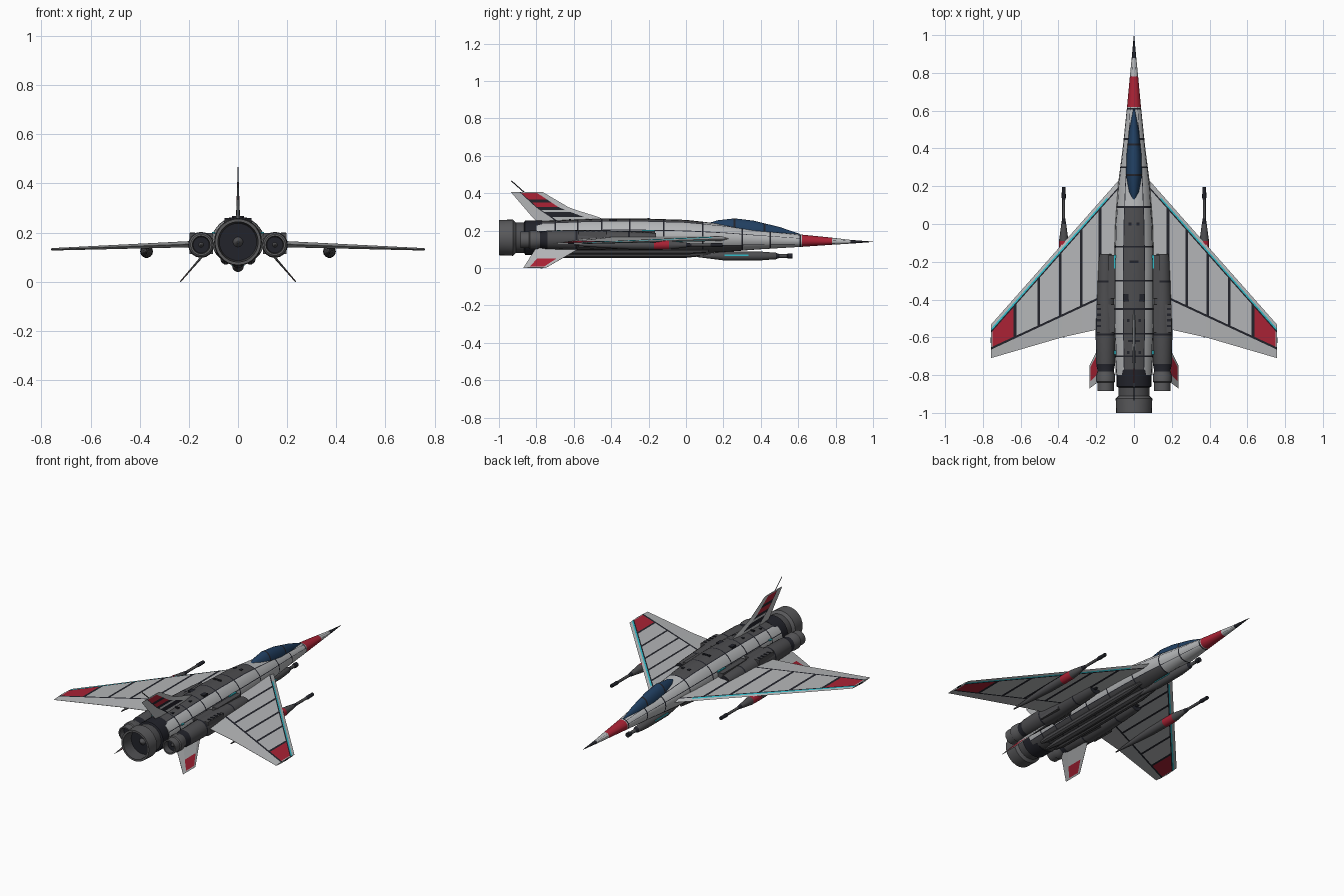
import bpy, bmesh, math
from mathutils import Vector

if "Cube" in bpy.data.objects:
    bpy.data.objects.remove(bpy.data.objects["Cube"])

COLOURS = {
    "hull_grey": (0.46, 0.47, 0.48),
    "dark_grey": (0.075, 0.075, 0.08),
    "seam_black": (0.016, 0.017, 0.024),
    "marking_red": (0.4, 0.016, 0.035),
    "cyan_trim": (0.03, 0.5, 0.58),
    "canopy_blue": (0.015, 0.05, 0.12),
    "nozzle_grey": (0.1, 0.1, 0.105),
}
NAMES = list(COLOURS)
HULL, DARK, SEAM, RED, CYAN, GLASS, METAL = range(7)
MATS = []
for n, c in COLOURS.items():
    m = bpy.data.materials.new(n)
    m.use_nodes = True
    m.diffuse_color = (*c, 1)
    m.node_tree.nodes["Principled BSDF"].inputs["Base Color"].default_value = (*c, 1)
    MATS.append(m)


def skin(name, rings, colour, smooth=True):
    """Join closed rings of points; colour(i, j) picks the material of each face."""
    bm = bmesh.new()
    vs = [[bm.verts.new(p) for p in r] for r in rings]
    n = len(vs[0])
    for i in range(len(vs) - 1):
        for j in range(n):
            k = (j + 1) % n
            bm.faces.new((vs[i][j], vs[i][k], vs[i + 1][k], vs[i + 1][j])).material_index = colour(i, j)
    bm.faces.new(vs[0]).material_index = colour(0, 0)
    bm.faces.new(vs[-1]).material_index = colour(len(vs) - 2, 0)
    bmesh.ops.recalc_face_normals(bm, faces=bm.faces)
    me = bpy.data.meshes.new(name)
    bm.to_mesh(me)
    bm.free()
    for m in MATS:
        me.materials.append(m)
    ob = bpy.data.objects.new(name, me)
    bpy.context.collection.objects.link(ob)
    if smooth:
        bpy.ops.object.select_all(action="DESELECT")
        ob.select_set(True)
        bpy.context.view_layer.objects.active = ob
        bpy.ops.object.shade_smooth_by_angle(angle=math.radians(32))
    return ob


def lathe(name, x, z, profile, sides=20):
    """Revolve (y, radius, material) points around an axis along y."""
    rings = [[(x + r * math.cos(a), y, z + r * math.sin(a))
              for a in (math.tau * k / sides for k in range(sides))] for y, r, _ in profile]
    return skin(name, rings, lambda i, j: profile[i][2])


def box(name, centre, size, mat):
    cx, cy, cz = centre
    sx, sy, sz = (s / 2 for s in size)
    rings = [[(cx + a * sx, y, cz + b * sz) for a, b in ((-1, -1), (1, -1), (1, 1), (-1, 1))]
             for y in (cy - sy, cy + sy)]
    return skin(name, rings, lambda i, j: mat, False)


def lerp(table, t):
    """Piecewise linear lookup; table is sorted by its first column."""
    for a, b in zip(table, table[1:]):
        if t <= b[0]:
            f = (t - a[0]) / (b[0] - a[0])
            return [p + (q - p) * f for p, q in zip(a[1:], b[1:])]
    return list(table[-1][1:])


def loft(name, table, ys, angles, colour):
    """Body from rows of (y, half width, top, middle, bottom)."""
    rings = []
    for y in ys:
        w, top, mid, bot = lerp(table, y)
        rings.append([(w * math.cos(math.radians(a)), y,
                       mid + math.sin(math.radians(a)) * ((top - mid) if a <= 180 else (mid - bot)))
                      for a in angles])
    nxt = angles[1:] + [angles[0] + 360]
    return skin(name, rings, lambda i, j: colour((ys[i] + ys[i + 1]) / 2, (angles[j] + nxt[j]) / 2))


def panel(name, us, n, point, thick, normal, colour):
    """Thin plate; point(u, k) gives chord points, colour(u, k) the strip colours."""
    rings = []
    for u in us:
        mid = [Vector(point(u, k)) for k in range(n)]
        off = [Vector(normal) * thick(u, k) for k in range(n)]
        rings.append([p + o for p, o in zip(mid, off)] + [p - o for p, o in reversed(list(zip(mid, off)))])
    strip = lambda j: max(0, min(j, 2 * n - 2 - j, n - 2))
    return skin(name, rings, lambda i, j: colour((us[i] + us[i + 1]) / 2, strip(j)), False)


def with_seams(values, seams, half):
    return sorted(set(values) | {s + d for s in seams for d in (-half, half)})


# Fuselage with seams, dark spine, dark belly and red nose band
body = [(-0.8, 0.097, 0.25, 0.16, 0.075), (-0.5, 0.107, 0.263, 0.165, 0.07), (-0.25, 0.107, 0.265, 0.165, 0.07),
        (0, 0.1, 0.257, 0.163, 0.075), (0.2, 0.086, 0.235, 0.16, 0.085), (0.4, 0.06, 0.207, 0.153, 0.1),
        (0.62, 0.037, 0.178, 0.145, 0.113), (0.78, 0.022, 0.162, 0.141, 0.124), (0.88, 0.012, 0.15, 0.14, 0.13),
        (1, 0.001, 0.141, 0.14, 0.139)]
ring_seams = [-0.7, -0.58, -0.45, -0.3, -0.12, 0.09, 0.3, 0.45, 0.61]
line_seams = [22, 58, 122, 158, 212, 328]
body_ys = with_seams([r[0] for r in body], ring_seams, 0.004)
body_angles = with_seams(range(0, 360, 15), line_seams, 1.5)


def body_colour(y, a):
    if y > 0.88:
        return SEAM
    if 0.62 < y < 0.78:
        return RED
    if any(abs(y - s) < 0.004 for s in ring_seams) or any(abs(a - s) < 1.5 for s in line_seams):
        return SEAM
    if (y < 0.09 and 58 < a < 122) or (y < 0.35 and 212 < a < 328):
        return DARK
    return HULL


loft("fuselage", body, body_ys, body_angles, body_colour)

# Canopy with two frames
canopy = [(0.12, 0.012, 0.24, 0.2, 0.19), (0.17, 0.033, 0.255, 0.2, 0.17), (0.26, 0.043, 0.265, 0.2, 0.17),
          (0.36, 0.041, 0.253, 0.19, 0.16), (0.5, 0.026, 0.219, 0.175, 0.14), (0.61, 0.006, 0.182, 0.165, 0.13)]
frames = [0.26, 0.42]
loft("canopy", canopy, with_seams([r[0] for r in canopy], frames, 0.005), list(range(0, 360, 15)),
     lambda y, a: SEAM if any(abs(y - f) < 0.005 for f in frames) else GLASS)

# Main engine nozzle
lathe("main_nozzle", 0, 0.162, [
    (-0.77, 0.092, SEAM), (-0.86, 0.092, SEAM), (-0.865, 0.082, DARK), (-0.91, 0.082, METAL),
    (-0.925, 0.097, METAL), (-1, 0.094, METAL), (-1, 0.082, DARK), (-0.93, 0.076, SEAM),
    (-0.93, 0.02, DARK), (-0.95, 0.004, DARK)], 28)

# Belly gun and keel
lathe("belly_gun", 0, 0.064, [
    (0.06, 0.006, DARK), (0.2, 0.024, DARK), (0.4, 0.024, DARK), (0.48, 0.018, SEAM),
    (0.5, 0.01, DARK), (0.54, 0.01, SEAM), (0.545, 0.014, SEAM), (0.57, 0.014, SEAM)], 14)
lathe("keel", 0, 0.078, [(-0.76, 0.01, DARK), (-0.65, 0.024, DARK), (0, 0.024, DARK), (0.15, 0.008, DARK)], 8)

# Spine hatches
for y, w, d in ((-0.2, 0.05, 0.012), (-0.62, 0.06, 0.012)):
    box("spine_vent", (0, y, lerp(body, y)[1]), (w, d, 0.008), SEAM)

wing_lead = lambda x: 0.21 - 1.13 * (x - 0.1)
wing_hinge = lambda x: -0.4 - 0.465 * (x - 0.2)
wing_trail = [(0, -0.55), (0.2, -0.56), (0.38, -0.6), (0.757, -0.71)]
rib_seams = [0.18, 0.28, 0.39, 0.505, 0.63]
fin_lead = [(0.24, -0.4), (0.27, -0.46), (0.32, -0.62), (0.405, -0.765)]
fin_trail = [(0.24, -0.79), (0.27, -0.82), (0.405, -0.936)]


def wing_point(x, k, s):
    lead, hinge = wing_lead(x), wing_hinge(x)
    y = (lead, lead - 0.022, lead - 0.034, lead - 0.044, hinge + 0.006, hinge - 0.006, lerp(wing_trail, x)[0])[k]
    return (s * x, y, 0.16 - 0.037 * x)


def wing_thick(x, k):
    return (0.001, 0.4, 0.6, 0.7, 0.8, 0.75, 0.06)[k] * (0.019 - 0.017 * x)


def wing_colour(x, k):
    if k in (0, 5):
        return HULL
    if k == 1 and x > 0.14:
        return CYAN
    if k in (2, 4) or any(abs(x - r) < 0.007 for r in rib_seams):
        return SEAM
    return RED if 0.63 < x < 0.75 else HULL


def ventral_point(u, k, s):
    lead, trail = -0.56 - 0.19 * u, -0.8 - 0.07 * u
    return (s * (0.14 + 0.095 * u), lead + (trail - lead) * (0, 0.15, 0.75, 1)[k], 0.11 * (1 - u))


for s, side in ((1, "left"), (-1, "right")):
    # Wings
    panel(side + "_wing", with_seams([0.06, 0.14, 0.2, 0.38, 0.75, 0.757], rib_seams, 0.007), 7,
          lambda x, k: wing_point(x, k, s), wing_thick, (0, 0, 1), wing_colour)
    lathe(side + "_wingtip_light", s * 0.756, 0.132, [(-0.63, 0.005, SEAM), (-0.6, 0.005, SEAM)], 8)
    # Wing pods
    lathe(side + "_wing_pod", s * 0.372, 0.123, [
        (-0.6, 0.003, DARK), (-0.45, 0.015, DARK), (-0.3, 0.024, DARK), (-0.17, 0.026, RED),
        (-0.09, 0.025, DARK), (0, 0.013, SEAM), (0.03, 0.008, DARK), (0.13, 0.008, SEAM),
        (0.14, 0.011, SEAM), (0.195, 0.01, SEAM)], 14)
    # Side engines
    lathe(side + "_engine", s * 0.15, 0.15, [
        (-0.14, 0.012, SEAM), (-0.16, 0.014, SEAM), (-0.16, 0.036, DARK), (-0.2, 0.04, DARK), (-0.3, 0.045, SEAM),
        (-0.31, 0.045, DARK), (-0.43, 0.05, DARK), (-0.58, 0.053, SEAM), (-0.59, 0.053, DARK),
        (-0.74, 0.05, SEAM), (-0.78, 0.043, METAL), (-0.8, 0.05, METAL), (-0.835, 0.05, METAL),
        (-0.84, 0.044, METAL), (-0.885, 0.044, METAL), (-0.885, 0.036, DARK), (-0.85, 0.033, SEAM),
        (-0.85, 0.01, DARK), (-0.86, 0.003, DARK)], 16)
    box(side + "_engine_block", (s * 0.15, -0.5, 0.155), (0.096, 0.15, 0.085), DARK)
    box(side + "_intake_plate", (s * 0.118, -0.28, 0.175), (0.035, 0.23, 0.045), DARK)
    for k in range(4):
        box(side + "_engine_grille", (s * 0.185, -0.45 - 0.03 * k, 0.197), (0.02, 0.012, 0.008), SEAM)
    # Belly ducts and gun trim
    lathe(side + "_belly_duct", s * 0.05, 0.092, [
        (-0.74, 0.012, DARK), (-0.68, 0.022, DARK), (0, 0.022, DARK), (0.12, 0.01, SEAM)], 10)
    box(side + "_gun_trim", (s * 0.023, 0.27, 0.068), (0.006, 0.13, 0.006), CYAN)
    # Spine hatches and small lights
    for y, x, w in ((0, 0.02, 0.016), (-0.39, 0.037, 0.035), (-0.51, 0.03, 0.014), (-0.68, 0.03, 0.014)):
        box(side + "_spine_hatch", (s * x, y, lerp(body, y)[1] - 0.004 - x * x * 4), (w, w * 1.1, 0.012), SEAM)
    for y, d in ((-0.2, 0.07), (-0.68, 0.02)):
        box(side + "_body_light", (s * 0.1, y, 0.2), (0.012, d, 0.006), CYAN)
    # Ventral fins
    panel(side + "_ventral_fin", [0, 0.55, 0.94, 1], 4, lambda u, k: ventral_point(u, k, s),
          lambda u, k: (0.001, 0.005, 0.004, 0.001)[k] * (1 - 0.5 * u),
          Vector((s * 0.76, 0, 0.65)), lambda u, k: RED if u > 0.55 and u < 0.94 and k == 1 else HULL)


# Tail fin with red and dark bands
def fin_point(z, k):
    lead, trail = lerp(fin_lead, z)[0], lerp(fin_trail, z)[0]
    return (0, lead + (trail - lead) * (0, 0.22, 0.7, 0.73, 1)[k], z)


def fin_colour(z, k):
    if k == 2:
        return SEAM
    if k != 1 or z > 0.4:
        return HULL
    if z > 0.365 or 0.325 < z < 0.35:
        return RED
    return SEAM if z > 0.31 or 0.272 < z < 0.298 else HULL


panel("tail_fin", [0.24, 0.272, 0.298, 0.31, 0.325, 0.35, 0.365, 0.4, 0.405], 5, fin_point,
      lambda z, k: (0.001, 0.009, 0.008, 0.007, 0.001)[k] * (1 - 4 * (z - 0.24)), (1, 0, 0), fin_colour)

# Tail antenna
skin("tail_antenna", [[(x, y + d, z + d) for x, d in ((-0.002, 0), (0, 0.002), (0.002, 0), (0, -0.002))]
                      for y, z in ((-0.86, 0.4), (-0.933, 0.465))], lambda i, j: SEAM)
